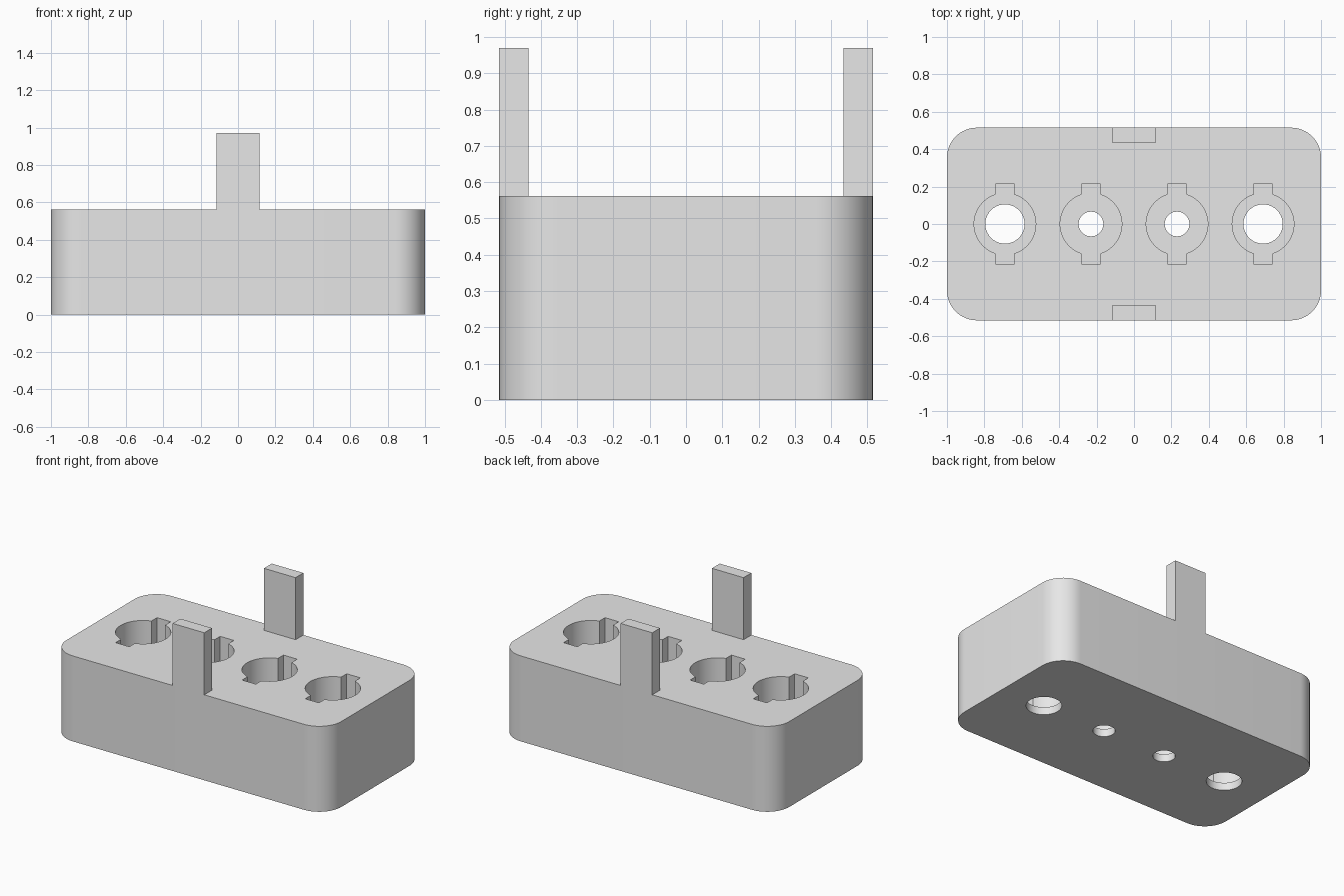
import bpy, bmesh
from math import sin, cos, pi, asin, radians

default = bpy.data.objects.get("Cube")
if default:
    bpy.data.objects.remove(default, do_unlink=True)

HALF_X, HALF_Y, CORNER = 1.0, 0.515, 0.16
BODY_TOP, POST_TOP, FLOOR = 0.562, 0.97, 0.05
POCKET_R, NOTCH_HALF, NOTCH_Y = 0.165, 0.05, 0.215

grey = bpy.data.materials.new("plain_grey")
grey.use_nodes = True
grey.diffuse_color = (0.8, 0.8, 0.8, 1)
grey.node_tree.nodes["Principled BSDF"].inputs["Base Color"].default_value = (0.8, 0.8, 0.8, 1)


def arc(cx, cy, r, start, end, steps):
    return [(cx + r * cos(start + (end - start) * i / steps),
             cy + r * sin(start + (end - start) * i / steps)) for i in range(steps + 1)]


def prism(name, outline, z0, z1):
    """Extrude a counter-clockwise outline from z0 to z1."""
    bm = bmesh.new()
    base = bm.faces.new([bm.verts.new((x, y, z0)) for x, y in outline])
    top = bmesh.ops.extrude_face_region(bm, geom=[base])["geom"]
    bmesh.ops.translate(bm, vec=(0, 0, z1 - z0),
                        verts=[v for v in top if isinstance(v, bmesh.types.BMVert)])
    bmesh.ops.recalc_face_normals(bm, faces=bm.faces)
    mesh = bpy.data.meshes.new(name)
    bm.to_mesh(mesh)
    bm.free()
    mesh.materials.append(grey)
    ob = bpy.data.objects.new(name, mesh)
    bpy.context.collection.objects.link(ob)
    return ob


def activate(ob):
    bpy.ops.object.select_all(action="DESELECT")
    ob.select_set(True)
    bpy.context.view_layer.objects.active = ob


def cut(ob, cutter):
    cutter.hide_render = True
    activate(ob)
    mod = ob.modifiers.new("cut", "BOOLEAN")
    mod.operation, mod.solver, mod.object = "DIFFERENCE", "EXACT", cutter
    bpy.ops.object.modifier_apply(modifier=mod.name)
    bpy.data.objects.remove(cutter, do_unlink=True)


# Block with rounded vertical corners
outline = []
for i, (sx, sy) in enumerate([(1, 1), (-1, 1), (-1, -1), (1, -1)]):
    outline += arc(sx * (HALF_X - CORNER), sy * (HALF_Y - CORNER), CORNER,
                   i * pi / 2, (i + 1) * pi / 2, 16)
body = prism("body", outline, 0, BODY_TOP)

# Round pockets with a notch front and back, each with a hole through its floor
gap = asin(NOTCH_HALF / POCKET_R)
for cx, hole_r in [(-0.69, 0.105), (-0.23, 0.066), (0.23, 0.066), (0.69, 0.105)]:
    right = arc(cx, 0, POCKET_R, gap - pi / 2, pi / 2 - gap, 24)
    left = arc(cx, 0, POCKET_R, pi / 2 + gap, 3 * pi / 2 - gap, 24)
    back = [(cx + NOTCH_HALF, NOTCH_Y), (cx - NOTCH_HALF, NOTCH_Y)]
    front = [(cx - NOTCH_HALF, -NOTCH_Y), (cx + NOTCH_HALF, -NOTCH_Y)]
    cut(body, prism("pocket_cutter", right + back + left + front, FLOOR, 1))
    cut(body, prism("hole_cutter", arc(cx, 0, hole_r, 0, 2 * pi, 40)[:-1], -0.1, 0.2))

activate(body)
bpy.ops.object.shade_smooth_by_angle(angle=radians(30))

# Upright tabs flush with the front and back faces
for name, y0, y1 in [("front_post", -HALF_Y, -0.434), ("back_post", 0.434, HALF_Y)]:
    prism(name, [(-0.115, y0), (0.115, y0), (0.115, y1), (-0.115, y1)], BODY_TOP, POST_TOP)
